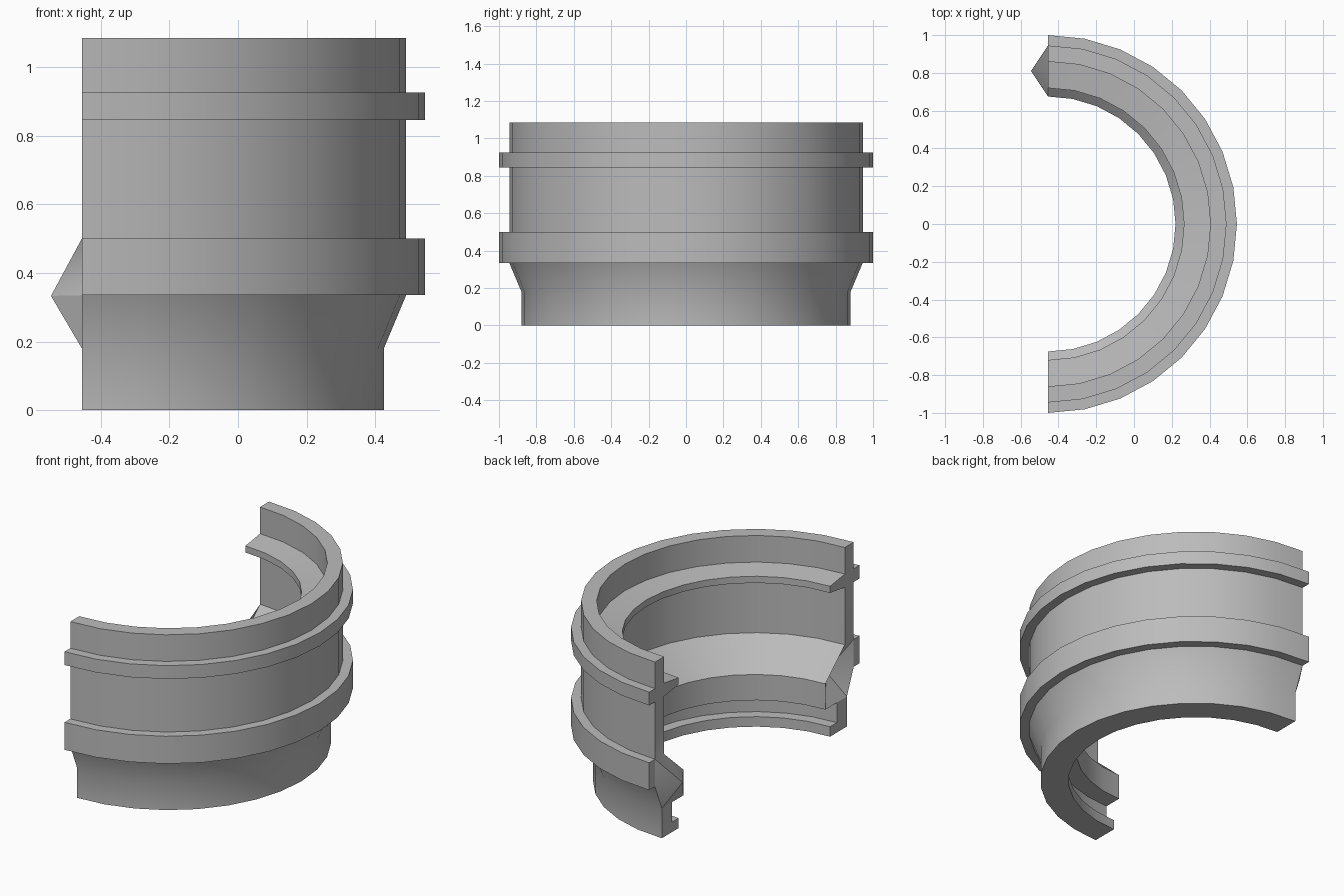
import bpy, bmesh
from math import pi, cos, sin, radians

if "Cube" in bpy.data.objects:
    bpy.data.objects.remove(bpy.data.objects["Cube"])

CENTRE_X = -0.455
SEGMENTS = 16
PEG = 0.09

# Wall cross-section as (radius, height): down the outside, up the inside
section = [
    (.945, 1.085), (.945, .925), (1, .925), (1, .845), (.945, .845),
    (.945, .5), (1, .5), (1, .335), (.945, .335), (.88, .18), (.88, 0),
    (.72, 0), (.72, .06), (.785, .06), (.785, .18), (.675, .18),
    (.675, .335), (.86, .5), (.86, .845), (.72, .865), (.72, .905),
    (.86, .925), (.86, 1.085)]

# Parts of the flat end: wall with lip, lower flange, foot, and the joint
flat_parts = [[*range(0, 6), *range(17, 23)], [5, 6, 7, 8], [*range(9, 15)]]
joint = [5, 8, 9, 14, 15, 16, 17]

bm = bmesh.new()

# Half ring
rings = []
for i in range(SEGMENTS + 1):
    a = pi * i / SEGMENTS - pi / 2
    rings.append([bm.verts.new((CENTRE_X + r * cos(a), r * sin(a), z))
                  for r, z in section])
n = len(section)
for a, b in zip(rings, rings[1:]):
    for j in range(n):
        k = (j + 1) % n
        bm.faces.new((a[j], b[j], b[k], a[k]))

# Ends: a pointed peg at the back, a matching socket at the front
for ring, side in ((rings[0], -1), (rings[-1], 1)):
    for part in flat_parts:
        bm.faces.new([ring[j] for j in part])
    tip = bm.verts.new((CENTRE_X - side * PEG, side * .81, .333))
    for j, k in zip(joint, joint[1:] + joint[:1]):
        bm.faces.new((ring[j], ring[k], tip))

bmesh.ops.recalc_face_normals(bm, faces=bm.faces)
mesh = bpy.data.meshes.new("half_collar")
bm.to_mesh(mesh)
bm.free()
collar = bpy.data.objects.new("half_collar", mesh)
bpy.context.collection.objects.link(collar)

# Grey material
grey = bpy.data.materials.new("grey")
grey.use_nodes = True
colour = (.5, .5, .5, 1)
grey.diffuse_color = colour
grey.node_tree.nodes["Principled BSDF"].inputs["Base Color"].default_value = colour
mesh.materials.append(grey)

# Smooth round walls, crisp edges
bpy.ops.object.select_all(action='DESELECT')
collar.select_set(True)
bpy.context.view_layer.objects.active = collar
bpy.ops.object.shade_smooth_by_angle(angle=radians(30))
